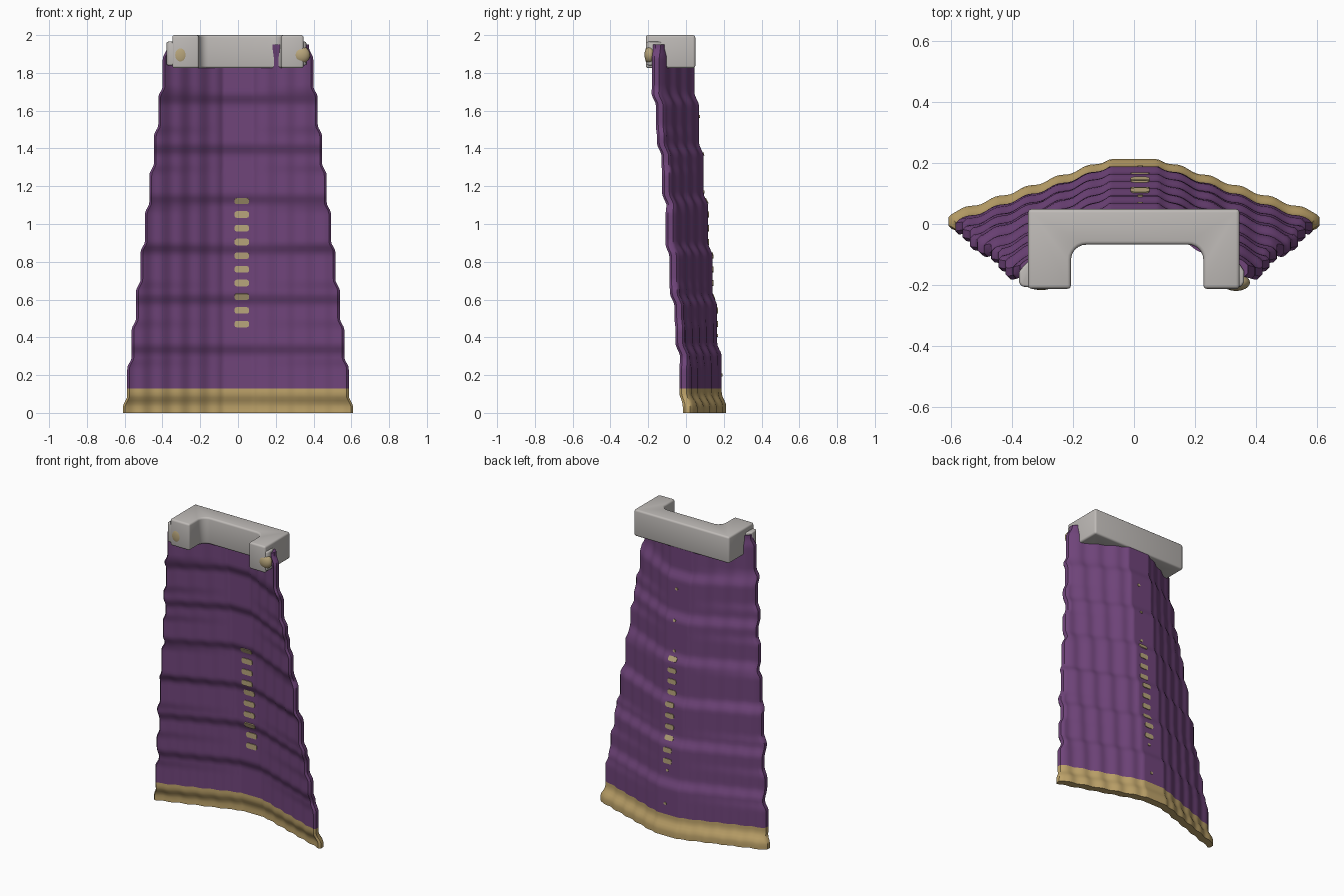
import bpy, bmesh, math

if "Cube" in bpy.data.objects:
    bpy.data.objects.remove(bpy.data.objects["Cube"], do_unlink=True)


def material(name, r, g, b):
    m = bpy.data.materials.new(name)
    m.use_nodes = True
    m.diffuse_color = (r, g, b, 1)
    m.node_tree.nodes["Principled BSDF"].inputs["Base Color"].default_value = (r, g, b, 1)
    return m


PURPLE = material("purple cloth", 0.16, 0.058, 0.195)
GOLD = material("gold trim", 0.52, 0.37, 0.145)
PALE = material("pale gold", 0.48, 0.38, 0.2)
GREY = material("warm grey", 0.52, 0.495, 0.475)


def add_object(name, bm, mats, bevel=0.0):
    bmesh.ops.recalc_face_normals(bm, faces=bm.faces)
    mesh = bpy.data.meshes.new(name)
    bm.to_mesh(mesh)
    bm.free()
    ob = bpy.data.objects.new(name, mesh)
    bpy.context.collection.objects.link(ob)
    for m in mats:
        mesh.materials.append(m)
    bpy.ops.object.select_all(action='DESELECT')
    ob.select_set(True)
    bpy.context.view_layer.objects.active = ob
    if bevel:
        mod = ob.modifiers.new("soft_edges", 'BEVEL')
        mod.width = bevel
        mod.segments = 3
        mod.limit_method = 'ANGLE'
        mod.angle_limit = math.radians(40)
        bpy.ops.object.modifier_apply(modifier=mod.name)
    bpy.ops.object.shade_smooth_by_angle(angle=math.radians(40))
    return ob


# Cape shape: tiers that step inward and forward, with vertical pleats
THICK, FLAT, HEM, TOP = 0.05, 0.08, 0.13, 1.95


def stairs(z, first, gap, soft):
    total = 0
    for k in range(10):
        t = min(1, max(0, (z - first - k * gap) / soft + 0.5))
        total += t * t * (3 - 2 * t)
    return total


def half_width(z):
    return 0.61 - 0.0235 * stairs(z, 0.06, 0.205, 0.06)


def back_y(x, z):
    y = 0.213 - 0.024 * min(7, stairs(z, 0.07, 0.265, 0.07))
    out = max(0, abs(x) - FLAT)
    y -= 0.18 * out / (half_width(z) - FLAT)
    return y - 0.0045 * math.sin(out * math.tau / 0.1)


def cape_ring(z, columns=100):
    hw = half_width(z)
    w = hw - 0.012
    xs = [w * (2 * i / columns - 1) for i in range(columns + 1)]
    outer = [(x, back_y(x, z)) for x in xs]
    inner = [(x, y - THICK) for x, y in reversed(outer)]
    edge = outer[-1][1]
    ends = [(hw, edge - 0.012), (hw, edge - THICK + 0.012)]
    mirrored = [(-x, y) for x, y in reversed(ends)]
    return outer + ends + inner + mirrored


def build_cape():
    bm = bmesh.new()
    levels = 120
    rings = []
    for i in range(levels + 1):
        z = TOP * i / levels
        rings.append([bm.verts.new((x, y, z)) for x, y in cape_ring(z)])
    n = len(rings[0])
    for low, high in zip(rings, rings[1:]):
        for j in range(n):
            k = (j + 1) % n
            bm.faces.new((low[j], low[k], high[k], high[j]))
    bm.faces.new(rings[0])
    bm.faces.new(rings[-1])
    # Gold hem along the bottom
    for f in bm.faces:
        f.material_index = int(f.calc_center_median().z < HEM)
    add_object("cape", bm, [PURPLE, GOLD])


build_cape()


# Column of small plates along the spine, front and back
def spine_plate(name, z, width, height, front):
    slope = (back_y(0, z + 0.012) - back_y(0, z - 0.012)) / 0.024
    y = back_y(0, z) - (THICK if front else 0)
    bm = bmesh.new()
    bmesh.ops.create_cube(bm, size=1)
    for v in bm.verts:
        v.co.x *= width
        v.co.y *= 0.008
        v.co.z *= height
    upright = [e for e in bm.edges if abs(e.verts[0].co.y - e.verts[1].co.y) > 0.004]
    bmesh.ops.bevel(bm, geom=upright, offset=height * 0.35, segments=2,
                    profile=0.5, affect='EDGES')
    ob = add_object(name, bm, [PALE])
    ob.location = (0.02, y, z)
    ob.rotation_euler.x = -math.atan(slope)


for i in range(10):
    z = 0.47 + 0.0725 * i
    spine_plate(f"front_spine_plate_{i + 1}", z, 0.078, 0.035, True)
    spine_plate(f"back_spine_plate_{i + 1}", z, 0.062, 0.032, False)
for i, z in enumerate((0.2, 0.41, 1.17, 1.37, 1.57)):
    spine_plate(f"back_spine_dot_{i + 1}", z, 0.018, 0.016, False)


def prism(name, outline, z0, z1, mat, bevel):
    bm = bmesh.new()
    base = bm.faces.new([bm.verts.new((x, y, z0)) for x, y in outline])
    up = bmesh.ops.extrude_face_region(bm, geom=[base])["geom"]
    for v in up:
        if isinstance(v, bmesh.types.BMVert):
            v.co.z = z1
    return add_object(name, bm, [mat], bevel)


# Collar: a U-shaped block open to the front, with rounded inner corners
def arc(cx, cy, start, end, r=0.05, steps=6):
    angles = [math.radians(start + (end - start) * i / steps) for i in range(steps + 1)]
    return [(cx + r * math.cos(a), cy + r * math.sin(a)) for a in angles]


collar = [(-0.348, -0.213), (-0.207, -0.213)]
collar += arc(-0.157, -0.118, 180, 90)
collar += arc(0.178, -0.118, 90, 0)
collar += [(0.228, -0.213), (0.347, -0.213), (0.347, 0.049), (-0.348, 0.049)]
prism("collar", collar, 1.825, 2.0, GREY, 0.012)

# Shoulder wedges joining the collar to the cape edges
for name, side, reach in (("left_shoulder", 1, 0.362), ("right_shoulder", -1, 0.378)):
    outline = [(0.33, -0.21), (reach - 0.008, -0.205), (reach, -0.19),
               (reach, -0.155), (0.33, -0.105)]
    prism(name, [(side * x, y) for x, y in outline], 1.84, 1.965, GREY, 0.008)


# Clasps set into the collar ends
def clasp(name, centre, radii):
    bm = bmesh.new()
    bmesh.ops.create_uvsphere(bm, u_segments=24, v_segments=16, radius=1)
    for v in bm.verts:
        v.co = [c + r * p for c, r, p in zip(centre, radii, v.co)]
    add_object(name, bm, [PALE])


clasp("right_clasp", (-0.305, -0.206, 1.895), (0.036, 0.011, 0.045))
clasp("left_clasp", (0.335, -0.192, 1.895), (0.046, 0.028, 0.046))
